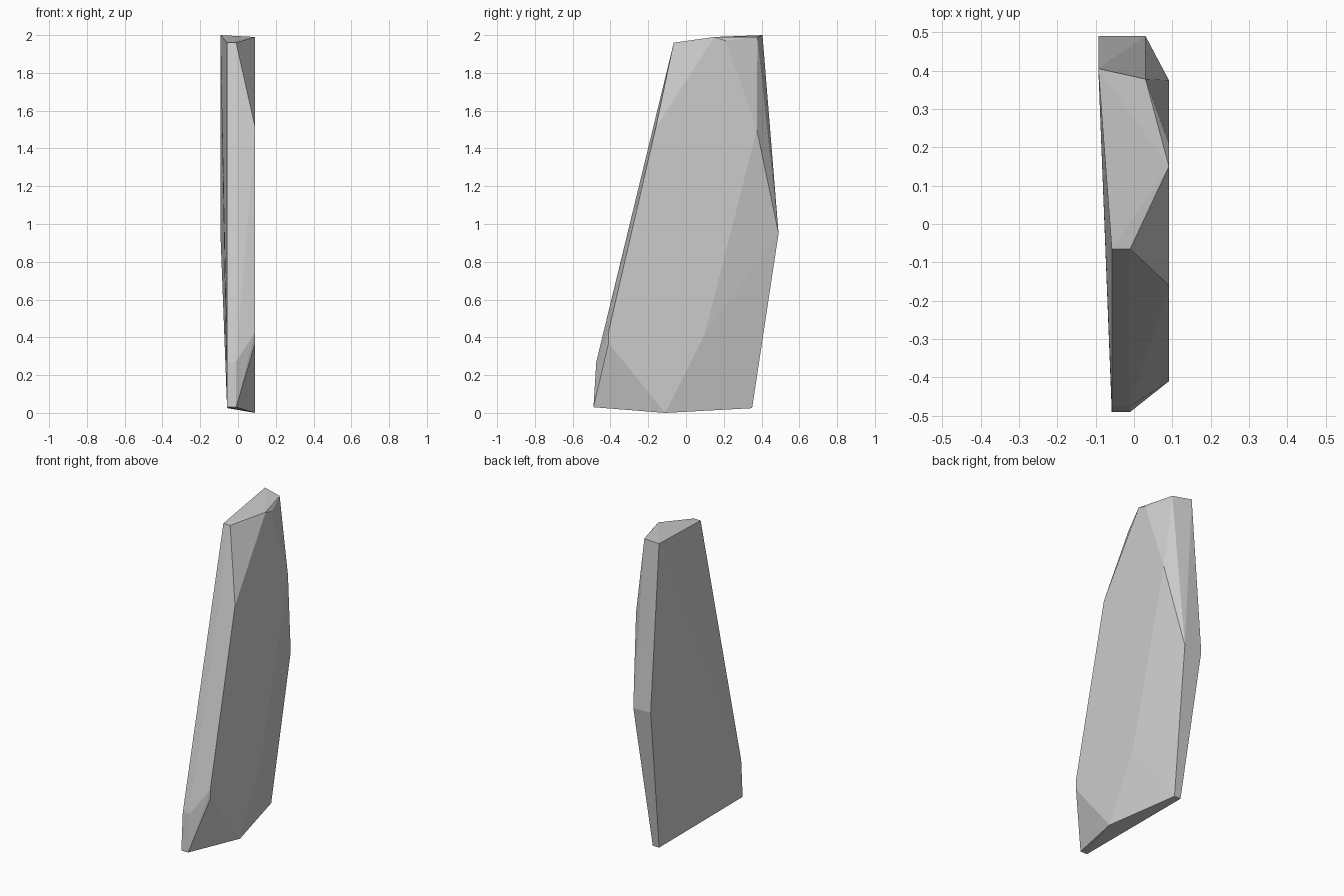
import bpy, bmesh, math

if "Cube" in bpy.data.objects:
    bpy.data.objects.remove(bpy.data.objects["Cube"])

# Corner points of the chipped stone slab, grouped by side
broad_left = [(-.093, .405, 2.0), (-.093, .49, .95), (-.055, .35, .025),
              (-.058, -.49, .03), (-.058, -.475, .27), (-.058, -.065, 1.96)]
broad_right = [(.091, .15, 1.99), (.091, .21, 1.97), (.091, .375, 1.5),
               (.091, .10, .42), (.091, -.11, 0), (.091, -.41, .37),
               (.091, -.41, .43), (.091, -.16, 1.51)]
inner_edges = [(.03, .378, 1.99), (.03, .49, .95), (-.01, .35, .025),
               (-.01, -.49, .03), (-.01, -.475, .27), (-.01, -.065, 1.96)]

# Wrap the corners in a faceted convex stone
bm = bmesh.new()
for p in broad_left + broad_right + inner_edges:
    bm.verts.new(p)
hull = bmesh.ops.convex_hull(bm, input=bm.verts)
loose = [v for v in bm.verts if not v.link_faces]
bmesh.ops.delete(bm, geom=loose, context='VERTS')
bmesh.ops.dissolve_limit(bm, angle_limit=math.radians(1),
                         verts=bm.verts, edges=bm.edges)
bmesh.ops.recalc_face_normals(bm, faces=bm.faces)

mesh = bpy.data.meshes.new("stone_slab")
bm.to_mesh(mesh)
bm.free()
stone = bpy.data.objects.new("stone_slab", mesh)
bpy.context.collection.objects.link(stone)
